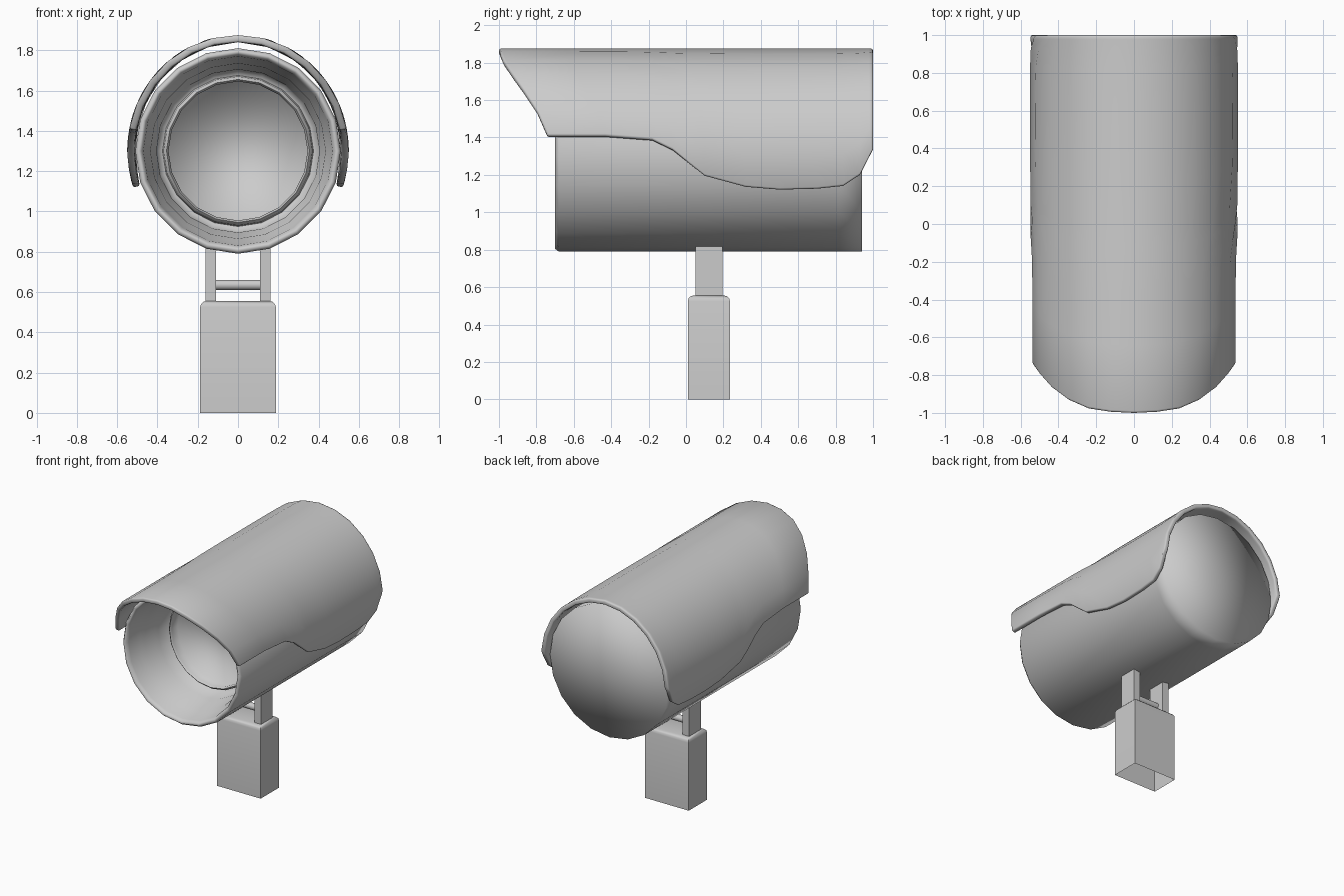
import bpy, bmesh, math
from mathutils import Matrix

if "Cube" in bpy.data.objects:
    bpy.data.objects.remove(bpy.data.objects["Cube"])

grey = bpy.data.materials.new("light grey")
grey.use_nodes = True
grey.diffuse_color = (0.6, 0.6, 0.6, 1)
grey.node_tree.nodes["Principled BSDF"].inputs["Base Color"].default_value = (0.6, 0.6, 0.6, 1)

AXIS_Z = 1.30


def finish(name, bm, smooth=None):
    """Turn a bmesh into an object; smooth is the sharp-edge angle in degrees."""
    bmesh.ops.recalc_face_normals(bm, faces=bm.faces)
    mesh = bpy.data.meshes.new(name)
    bm.to_mesh(mesh)
    bm.free()
    mesh.materials.append(grey)
    obj = bpy.data.objects.new(name, mesh)
    bpy.context.collection.objects.link(obj)
    if smooth:
        bpy.ops.object.select_all(action='DESELECT')
        obj.select_set(True)
        bpy.context.view_layer.objects.active = obj
        bpy.ops.object.shade_smooth_by_angle(angle=math.radians(smooth))
    return obj


def lathe(name, profile, sides=20, smooth=60):
    """Revolve (radius, y) points about the camera axis and cap both ends."""
    bm = bmesh.new()
    rings = []
    for r, y in profile:
        angles = [math.tau * i / sides for i in range(sides)]
        rings.append([bm.verts.new((r * math.sin(a), y, AXIS_Z + r * math.cos(a))) for a in angles])
    for a, b in zip(rings, rings[1:]):
        for i in range(sides):
            j = (i + 1) % sides
            bm.faces.new((a[i], a[j], b[j], b[i]))
    bm.faces.new(rings[0])
    tip = bm.verts.new((0, profile[-1][1], AXIS_Z))
    for i in range(sides):
        bm.faces.new((rings[-1][i], rings[-1][(i + 1) % sides], tip))
    return finish(name, bm, smooth)


def box(x, y, z):
    """Box bmesh from (min, max) pairs."""
    bm = bmesh.new()
    bmesh.ops.create_cube(bm, size=1)
    for v in bm.verts:
        v.co = [lo + (c + 0.5) * (hi - lo) for c, (lo, hi) in zip(v.co, (x, y, z))]
    return bm


def lookup(points, t):
    """Linear interpolation through sorted (t, value) points."""
    for (a, va), (b, vb) in zip(points, points[1:]):
        if t <= b:
            return va + (vb - va) * max(0, t - a) / (b - a)
    return points[-1][1]


# Camera housing: lens glass, stepped recess, rounded rim, barrel, back cap
lathe("housing", [
    (0.345, -0.25), (0.345, -0.32), (0.355, -0.335), (0.37, -0.32), (0.375, -0.27),
    (0.40, -0.28), (0.405, -0.40), (0.425, -0.43), (0.435, -0.53), (0.455, -0.56),
    (0.47, -0.67), (0.48, -0.69), (0.495, -0.70), (0.51, -0.68),
    (0.51, 0.82), (0.51, 0.94)], smooth=100)

# Sun hood: arched shell with a swept front and a wavy lower edge
lower_edge = [(-0.74, 1.41), (-0.43, 1.41), (-0.18, 1.39), (-0.07, 1.335), (0.02, 1.26),
              (0.10, 1.195), (0.32, 1.135), (0.50, 1.12), (0.70, 1.125), (0.84, 1.14),
              (0.93, 1.20), (0.98, 1.30), (1.0, 1.34)]
front_edge = [(1.41, -0.74), (1.55, -0.80), (1.70, -0.90), (1.80, -0.97), (1.875, -1.0)]
COLS = 12
bm = bmesh.new()
rows = []
for y, z_low in lower_edge:
    reach = math.acos((z_low - AXIS_Z) / 0.575)
    row = []
    for i in range(COLS + 1):
        a = reach * (2 * i / COLS - 1)
        z = AXIS_Z + 0.575 * math.cos(a)
        start = lookup(front_edge, z)
        along = start + (y + 0.74) / 1.74 * (1.0 - start)
        row.append(bm.verts.new((0.55 * math.sin(a), along, z)))
    rows.append(row)
for a, b in zip(rows, rows[1:]):
    for i in range(COLS):
        bm.faces.new((a[i], a[i + 1], b[i + 1], b[i]))
hood = finish("sun_hood", bm, 50)
up = max(hood.data.polygons, key=lambda p: p.center.z)
solid = hood.modifiers.new("thickness", 'SOLIDIFY')
solid.thickness = 0.035
solid.offset = -1 if up.normal.z > 0 else 1
bevel = hood.modifiers.new("soft_rim", 'BEVEL')
bevel.width = 0.01
bevel.segments = 2
bevel.limit_method = 'ANGLE'
bevel.angle_limit = math.radians(50)

# Mounting post: hollow, open underneath, rounded at the top
bm = box((-0.188, 0.188), (0.01, 0.235), (0, 0.555))
bottom = [f for f in bm.faces if f.calc_center_median().z < 0.01]
bmesh.ops.delete(bm, geom=bottom, context='FACES_ONLY')
top = [e for e in bm.edges if all(v.co.z > 0.5 for v in e.verts)]
bmesh.ops.bevel(bm, geom=top, offset=0.03, segments=3, profile=0.5, affect='EDGES')
finish("mounting_post", bm, 40)

# Bracket arms and the pivot pin between them
for side, label in ((-1, "right"), (1, "left")):
    xs = sorted((side * 0.108, side * 0.162))
    finish(label + "_bracket_arm", box(xs, (0.05, 0.195), (0.54, 0.82)))
bm = bmesh.new()
bmesh.ops.create_cone(bm, cap_ends=True, segments=16, radius1=0.025, radius2=0.025, depth=0.23,
                      matrix=Matrix.Translation((0, 0.122, 0.635)) @ Matrix.Rotation(math.pi / 2, 4, 'Y'))
finish("pivot_pin", bm, 40)
